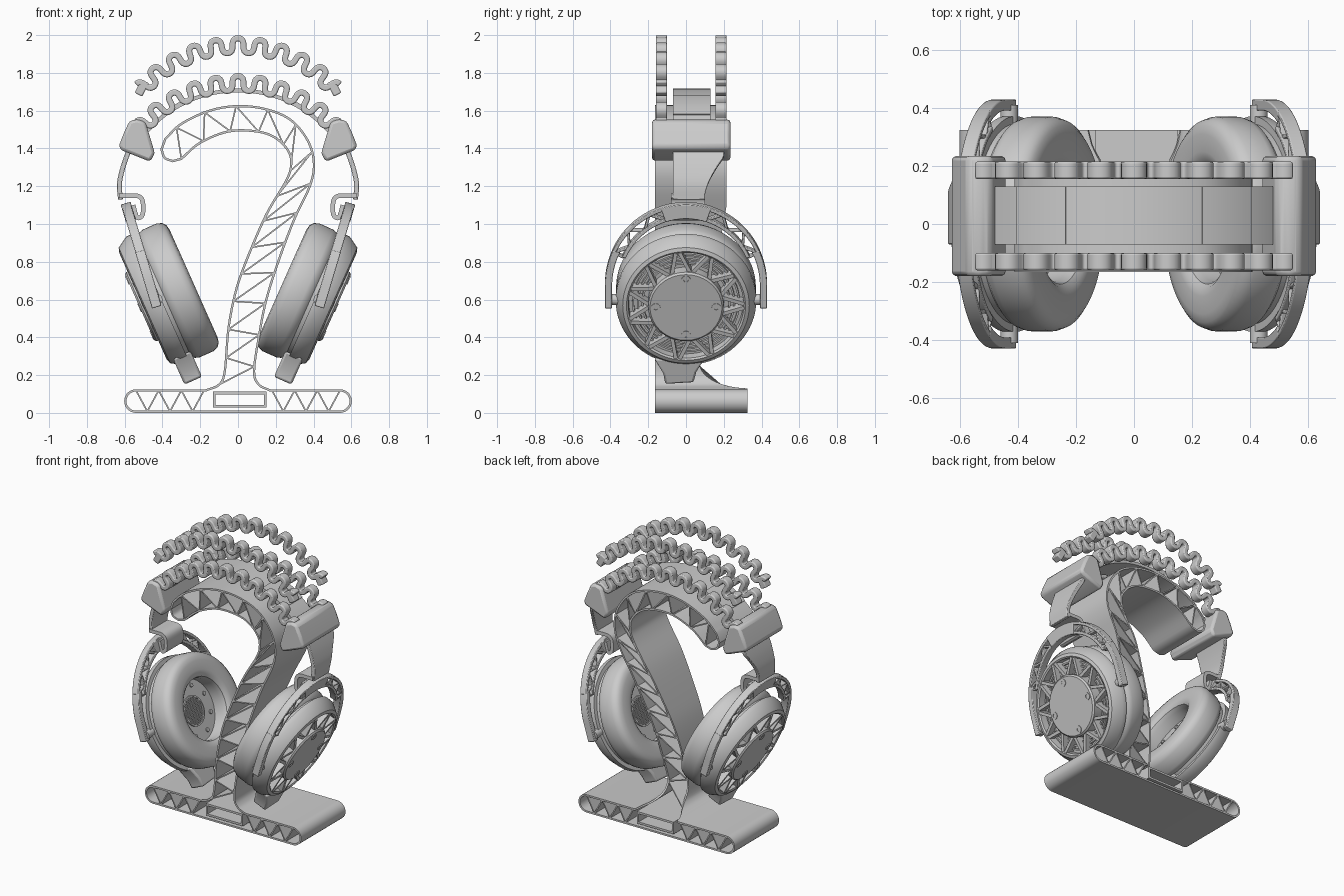
import bpy, bmesh
from math import sin, cos, pi, radians, sqrt
from mathutils import Matrix, Vector

if "Cube" in bpy.data.objects:
    bpy.data.objects.remove(bpy.data.objects["Cube"])


def ribbon(bm, pts, t, y0, y1, closed=False):
    """Strip of thickness t along an x-z path, spanning y0..y1 (y1 may depend on z)."""
    P = [Vector(p) for p in pts]
    n, rows = len(P), []
    for i, p in enumerate(P):
        a = P[i - 1] if (i or closed) else p
        b = P[(i + 1) % n] if (i < n - 1 or closed) else p
        d1, d2 = (p - a).normalized(), (b - p).normalized()
        d = (d1 + d2).normalized()
        o = Vector((-d.y, d.x)) * t / 2
        if d1.length and d2.length:
            o /= max(d.dot(d2), 0.6)
        yb = y1(p.y) if callable(y1) else y1
        rows.append([bm.verts.new((q.x, y, q.y)) for q, y in
                     ((p + o, y0), (p - o, y0), (p - o, yb), (p + o, yb))])
    for i in range(n if closed else n - 1):
        A, B = rows[i], rows[(i + 1) % n]
        for k in range(4):
            bm.faces.new((A[k], A[(k + 1) % 4], B[(k + 1) % 4], B[k]))
    if not closed:
        bm.faces.new(rows[0])
        bm.faces.new(rows[-1])


def prism(bm, pts, y0, y1):
    A = [bm.verts.new((x, y0, z)) for x, z in pts]
    B = [bm.verts.new((x, y1, z)) for x, z in pts]
    bm.faces.new(A)
    bm.faces.new(B)
    for i in range(len(A)):
        bm.faces.new((A[i - 1], A[i], B[i], B[i - 1]))


def lathe(bm, prof, n=72, cx=0, cz=0):
    """Closed (radius, y) profile turned about the y axis."""
    rings = []
    for r, y in prof:
        m = n if r else 1
        rings.append([bm.verts.new((cx + r * cos(2 * pi * k / n), y, cz + r * sin(2 * pi * k / n)))
                      for k in range(m)])
    for i, A in enumerate(rings):
        B = rings[(i + 1) % len(rings)]
        if len(A) == len(B) == 1:
            continue
        for k in range(n):
            j = (k + 1) % n
            f = [A[k % len(A)], A[j % len(A)], B[j % len(B)], B[k % len(B)]]
            bm.faces.new(list(dict.fromkeys(f)))


def disc(bm, r, y0, y1, cx=0, cz=0, n=20):
    lathe(bm, [(0, y0), (r, y0), (r, y1), (0, y1)], n, cx, cz)


def finish(name, bm, matrix=None, mirror=False, bevel=0):
    if matrix:
        bm.transform(matrix)
    bmesh.ops.recalc_face_normals(bm, faces=bm.faces[:])
    me = bpy.data.meshes.new(name)
    bm.to_mesh(me)
    bm.free()
    ob = bpy.data.objects.new(name, me)
    bpy.context.collection.objects.link(ob)
    bpy.ops.object.select_all(action='DESELECT')
    ob.select_set(True)
    bpy.context.view_layer.objects.active = ob
    bpy.ops.object.shade_smooth_by_angle(angle=radians(35))
    if bevel:
        m = ob.modifiers.new("bevel", 'BEVEL')
        m.width, m.segments, m.limit_method = bevel, 2, 'ANGLE'
    if mirror:
        ob.modifiers.new("mirror", 'MIRROR')


def smooth(pts, k=6):
    """Catmull-Rom curve through the points."""
    P = [Vector(p) for p in pts]
    P = [2 * P[0] - P[1]] + P + [2 * P[-1] - P[-2]]
    out = []
    for i in range(1, len(P) - 2):
        a, b, c, d = P[i - 1:i + 3]
        for s in range(k):
            t = s / k
            out.append(0.5 * (2 * b + (c - a) * t + (2 * a - 5 * b + 4 * c - d) * t * t
                              + (3 * b - a - 3 * c + d) * t ** 3))
    return out + [P[-2]]


def resample(path, n):
    L = [0]
    for a, b in zip(path, path[1:]):
        L.append(L[-1] + (b - a).length)
    out = []
    for k in range(n):
        s = L[-1] * k / (n - 1)
        i = max(j for j in range(len(L) - 1) if L[j] <= s)
        out.append(path[i].lerp(path[i + 1], (s - L[i]) / (L[i + 1] - L[i])))
    return out


def frame(x, z, tilt):
    """Local x -> world y, local y -> tilted outward normal, local z -> tilted up."""
    c, s = cos(radians(tilt)), sin(radians(tilt))
    return Matrix(((0, c, s, x), (1, 0, 0, 0), (0, -s, c, z), (0, 0, 0, 1)))


# Stand: one hollow closed outline with zigzag ribs
def back(z):
    if z < 0.125:
        return 0.325
    if z < 0.27:
        return 0.325 - 0.255 * sqrt(1 - ((0.27 - z) / 0.145) ** 2)
    return 0.07 + 0.145 * min(1, (z - 0.27) / 0.83)


F = -0.165
outer = smooth([(0.17, 0.119), (0.11, 0.15), (0.085, 0.22), (0.11, 0.4), (0.15, 0.6), (0.22, 0.82),
                (0.3, 1.03), (0.38, 1.2), (0.402, 1.32), (0.37, 1.44), (0.28, 1.55), (0.15, 1.607),
                (0, 1.624), (-0.15, 1.6), (-0.3, 1.53), (-0.385, 1.45)])
inner = smooth([(-0.3, 1.345), (-0.2, 1.43), (-0.05, 1.49), (0.1, 1.49), (0.2, 1.455), (0.27, 1.38),
                (0.28, 1.3), (0.25, 1.22), (0.15, 1.05), (0.05, 0.82), (-0.01, 0.65), (-0.05, 0.45),
                (-0.07, 0.22), (-0.1, 0.15), (-0.17, 0.119)])
end = [(0.54 + 0.0565 * cos(a), 0.0625 + 0.0565 * sin(a)) for a in
       [-pi / 2 + pi * k / 14 for k in range(15)]]
tip = smooth([(-0.405, 1.395), (-0.388, 1.35), (-0.345, 1.333)], 4)
bm = bmesh.new()
ribbon(bm, end + outer + tip + inner + [(-x, z) for x, z in end[::-1]], 0.012, F, back, True)
finish("stand_shell", bm)

bm = bmesh.new()
o, i_ = resample(outer, 28), resample(inner[::-1], 28)
nodes = [(o, i_)[k % 2][k] for k in range(1, 28)]
for a, b in zip(nodes, nodes[1:]):
    ribbon(bm, [a, b], 0.008, F, back)
for s in (-1, 1):
    base = [(s * (0.54 - 0.06 * k), (0.119, 0.008)[k % 2]) for k in range(7)]
    for a, b in zip(base, base[1:]):
        ribbon(bm, [a, b], 0.008, F, 0.325)
finish("stand_ribs", bm)

bm = bmesh.new()
ribbon(bm, [(-0.125, 0.035), (0.145, 0.035), (0.145, 0.105), (-0.125, 0.105)], 0.014, F, 0.325, True)
finish("stand_slot_frame", bm)

# Headband strap with raised side panels
ZC = 1.062
def arc(r, a0, a1, n=40):
    return [(r * sin(radians(a0 + (a1 - a0) * k / n)), ZC + r * cos(radians(a0 + (a1 - a0) * k / n)))
            for k in range(n + 1)]


bm = bmesh.new()
ribbon(bm, arc(0.645, -53, 53), 0.02, -0.07, 0.13)
finish("headband_strap", bm)
bm = bmesh.new()
ribbon(bm, arc(0.657, 21, 38, 8), 0.008, -0.07, 0.13)
finish("strap_panel", bm, mirror=True)

# Wavy springs: one pair on the band, one pair floating above
for label, dz in (("lower", 0), ("upper", 0.2)):
    bm = bmesh.new()
    path = []
    for k in range(241):
        u = -5 + 10 * k / 240
        th = radians(9.7) * (u + 0.07 * sin(4 * pi * u))
        r = 0.683 + 0.038 * cos(2 * pi * u)
        path.append((r * sin(th), ZC + dz + r * cos(th)))
    for y in (-0.16, 0.155):
        ribbon(bm, path, 0.032, y, y + 0.06)
        if dz:
            for s in (-1, 1):
                ribbon(bm, [(s * 0.49, 1.755), (s * 0.528, 1.685)], 0.045, y, y + 0.06)
    finish(label + "_springs", bm, bevel=0.008)

# Cuffs at the ends of the headband
bm = bmesh.new()
prism(bm, [(0.49, 1.54), (0.535, 1.555), (0.575, 1.545), (0.605, 1.48), (0.632, 1.41), (0.615, 1.39),
           (0.465, 1.33), (0.44, 1.375)], -0.18, 0.235)
finish("headband_cuff", bm, mirror=True, bevel=0.016)

# Slider arms and the brackets below them
bm = bmesh.new()
ribbon(bm, smooth([(0.55, 1.45), (0.585, 1.37), (0.612, 1.29), (0.628, 1.21), (0.622, 1.13)]), 0.026, -0.07,
       lambda z: 0.1 + 0.1 * min(1, max(0, (z - 1.15) / 0.2)) ** 1.5)
finish("slider_arm", bm, mirror=True, bevel=0.004)
bm = bmesh.new()
ribbon(bm, smooth([(0.63, 1.15), (0.59, 1.15), (0.53, 1.148), (0.505, 1.12), (0.505, 1.05), (0.535, 1.035),
                   (0.555, 1.1)], 4), 0.024, -0.08, 0.1)
finish("arm_bracket", bm, mirror=True, bevel=0.004)

# Yokes: trussed half rings, tilted, with pivots
TY = 16.7
def yp(r, deg):
    return (r * sin(radians(deg)), (r + 0.02) * cos(radians(deg)))


def yarc(r, a, b, n=30):
    return [yp(r, a + (b - a) * k / n) for k in range(n + 1)]


bm = bmesh.new()
ribbon(bm, yarc(0.42, -66, 66), 0.02, -0.025, 0.025)
ribbon(bm, yarc(0.36, -66, 66), 0.02, -0.025, 0.025)
ribbon(bm, yarc(0.39, -18, 18), 0.08, -0.027, 0.027)
for s in (-1, 1):
    ribbon(bm, yarc(0.41, s * 64, s * 90, 10) + [(s * 0.41, -0.124)], 0.038, -0.026, 0.026)
    truss = [yp((0.36, 0.42)[k % 2], s * (18 + 9.6 * k)) for k in range(6)] + [yp(0.36, s * 66)]
    for a, b in zip(truss, truss[1:]):
        ribbon(bm, [a, b], 0.014, -0.02, 0.02)
c = radians(TY)
finish("yoke", bm, frame(0.595 - 0.45 * sin(c), 1.11 - 0.45 * cos(c), TY), True, 0.004)
bm = bmesh.new()
for s in (-1, 1):
    disc(bm, 0.03, s * 0.33, s * 0.41, 0.43, 0.6)
finish("yoke_pivot", bm, mirror=True)

# Ear cups, built around the local y axis (0 = cushion face, outward positive)
CUP = frame(0.235, 0.685, 24)
bm = bmesh.new()
lathe(bm, [(0.21, 0.17), (0.2, 0.05), (0.207, 0.02), (0.225, 0.005), (0.25, 0), (0.31, 0), (0.34, 0.006),
           (0.36, 0.022), (0.37, 0.05), (0.37, 0.13), (0.362, 0.155), (0.345, 0.17)])
finish("ear_cushion", bm, CUP, True)

bm = bmesh.new()
lathe(bm, [(0, 0.165), (0.345, 0.165), (0.345, 0.19), (0.372, 0.19), (0.372, 0.225), (0.335, 0.285),
           (0.315, 0.292), (0.305, 0.285), (0.303, 0.235), (0, 0.235)])
finish("cup_housing", bm, CUP, True)

# Outer hub with four screws, zigzag spokes and slats
bm = bmesh.new()
lathe(bm, [(0, 0.23), (0.2, 0.23), (0.2, 0.302), (0.19, 0.312), (0, 0.312)])
for k in range(4):
    x, z = 0.16 * cos(k * pi / 2), 0.16 * sin(k * pi / 2)
    lathe(bm, [(0, 0.31), (0.024, 0.31), (0.024, 0.316), (0.012, 0.316), (0.012, 0.313), (0, 0.313)], 20, x, z)
finish("cup_hub", bm, CUP, True)
bm = bmesh.new()
for k in range(22):
    a, b = [2 * pi * (k + j) / 22 for j in (0.12, 0.88)]
    ra, rb = (0.195, 0.308) if k % 2 else (0.308, 0.195)
    ribbon(bm, [(ra * cos(a), ra * sin(a)), (rb * cos(b), rb * sin(b))], 0.02, 0.23, 0.294)
for r in (0.225, 0.25, 0.275):
    lathe(bm, [(r, 0.23), (r + 0.01, 0.23), (r + 0.01, 0.255), (r, 0.255)])
finish("cup_spokes", bm, CUP, True)

# Tab at the bottom of each cup
bm = bmesh.new()
prism(bm, [(-0.17, -0.32), (0.1, -0.32), (0.055, -0.4), (0.04, -0.46), (-0.11, -0.47), (-0.12, -0.41)], 0.16, 0.262)
finish("cup_tab", bm, CUP, True, 0.012)

# Speaker plate inside the cushion: screws and grille
bm = bmesh.new()
disc(bm, 0.215, 0.12, 0.168, n=48)
for k in range(8):
    disc(bm, 0.014, 0.112, 0.122, 0.165 * cos(k * pi / 4 + 0.4), 0.165 * sin(k * pi / 4 + 0.4), 14)
lathe(bm, [(0.09, 0.11), (0.1, 0.11), (0.1, 0.122), (0.09, 0.122)], 40)
for k in range(-3, 4):
    h = sqrt(0.093 ** 2 - (0.025 * k) ** 2)
    ribbon(bm, [(0.025 * k, -h), (0.025 * k, h)], 0.01, 0.112, 0.122)
finish("speaker_plate", bm, CUP, True)
